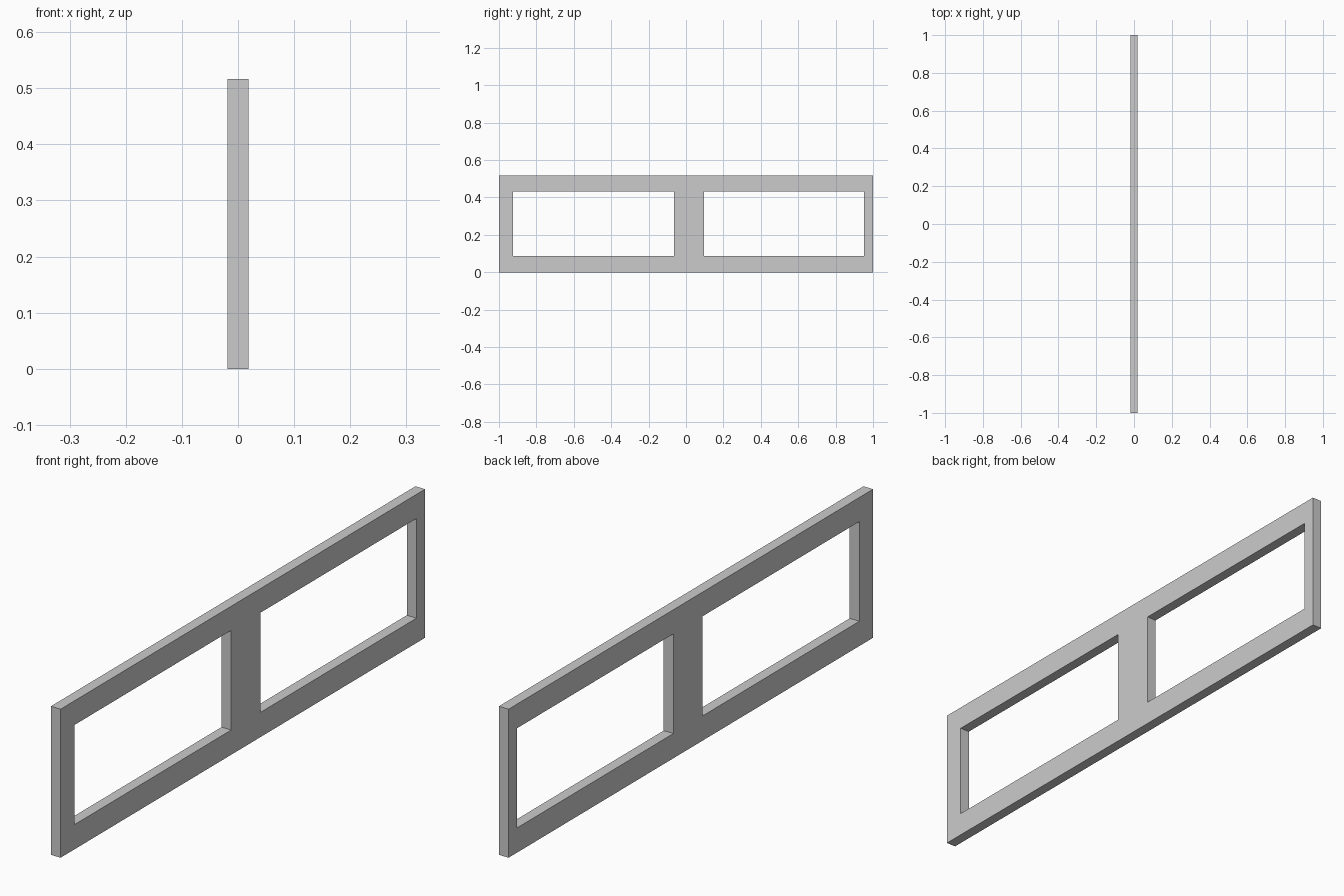
import bpy
import bmesh

if "Cube" in bpy.data.objects:
    bpy.data.objects.remove(bpy.data.objects["Cube"])

THICK = 0.0374
YS = [-1.0, -0.925, -0.064, 0.096, 0.953, 1.0]   # frame edges and opening edges
ZS = [0.0, 0.086, 0.432, 0.516]
OPENINGS = {(1, 1), (3, 1)}                      # (column, row) cells left empty

# Flat frame face on the x = -THICK/2 plane, one quad per solid cell
bm = bmesh.new()
grid = [[bm.verts.new((-THICK / 2, y, z)) for z in ZS] for y in YS]
for i in range(len(YS) - 1):
    for j in range(len(ZS) - 1):
        if (i, j) not in OPENINGS:
            bm.faces.new((grid[i][j], grid[i + 1][j], grid[i + 1][j + 1], grid[i][j + 1]))

# Extrude to the panel thickness
ext = bmesh.ops.extrude_face_region(bm, geom=bm.faces[:], use_keep_orig=True)
moved = [g for g in ext["geom"] if isinstance(g, bmesh.types.BMVert)]
bmesh.ops.translate(bm, verts=moved, vec=(THICK, 0, 0))
bmesh.ops.recalc_face_normals(bm, faces=bm.faces[:])

mesh = bpy.data.meshes.new("window_frame")
bm.to_mesh(mesh)
bm.free()
bpy.context.collection.objects.link(bpy.data.objects.new("window_frame", mesh))
